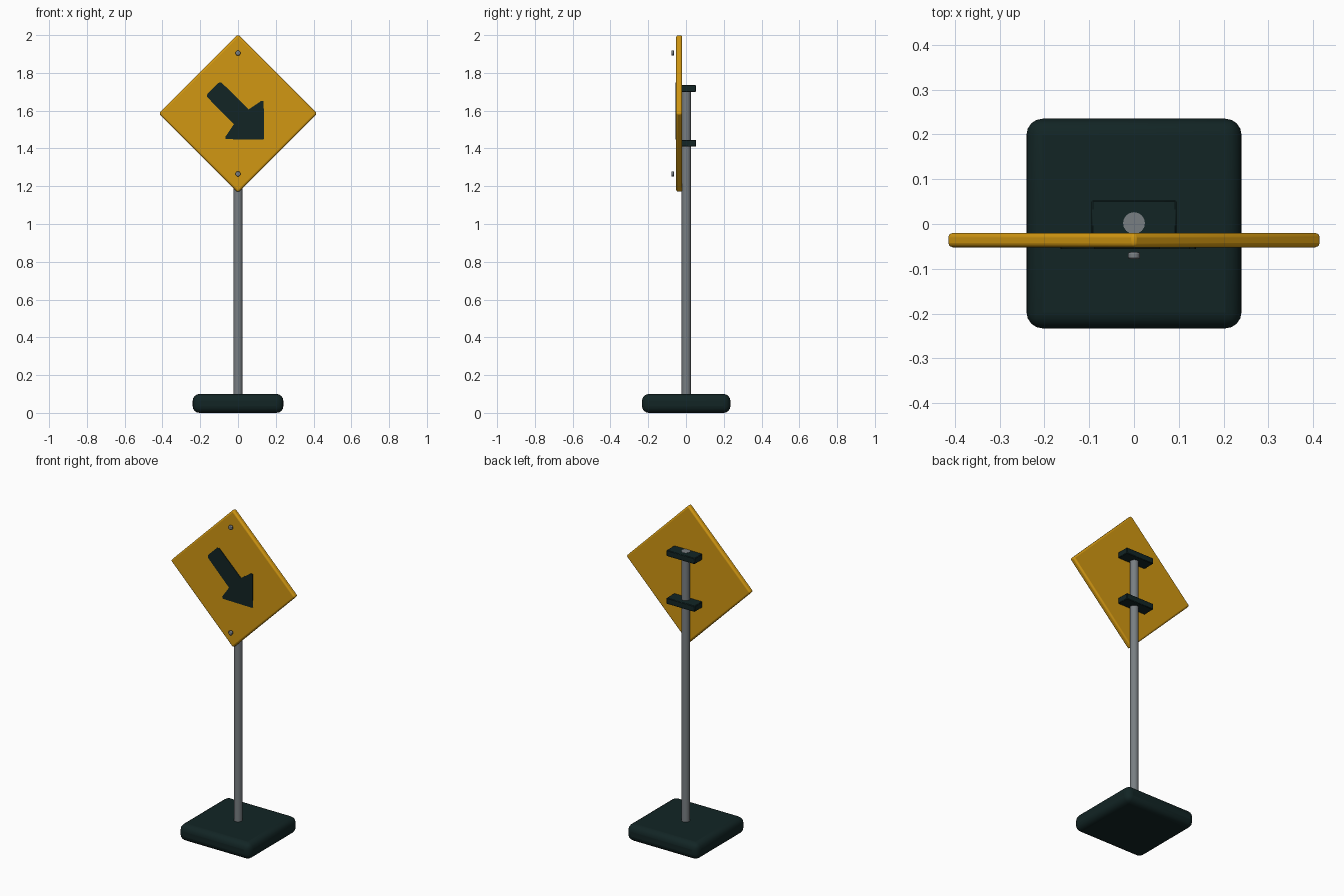
import bpy, bmesh, math
from mathutils import Matrix

if "Cube" in bpy.data.objects:
    bpy.data.objects.remove(bpy.data.objects["Cube"])


def material(name, color):
    m = bpy.data.materials.new(name)
    m.diffuse_color = (*color, 1)
    m.use_nodes = True
    m.node_tree.nodes["Principled BSDF"].inputs["Base Color"].default_value = m.diffuse_color
    return m


yellow = material("warning_yellow", (0.64, 0.31, 0.006))
dark = material("dark_rubber", (0.006, 0.018, 0.018))
steel = material("grey_steel", (0.19, 0.21, 0.225))


def finish(bm, name, mat, bevel=0.0, segments=3):
    bmesh.ops.recalc_face_normals(bm, faces=bm.faces)
    me = bpy.data.meshes.new(name)
    bm.to_mesh(me)
    bm.free()
    ob = bpy.data.objects.new(name, me)
    bpy.context.collection.objects.link(ob)
    me.materials.append(mat)
    if bevel:
        b = ob.modifiers.new("bevel", "BEVEL")
        b.width, b.segments = bevel, segments
        b.limit_method, b.angle_limit = "ANGLE", math.radians(40)
    bpy.ops.object.select_all(action="DESELECT")
    ob.select_set(True)
    bpy.context.view_layer.objects.active = ob
    bpy.ops.object.shade_smooth_by_angle(angle=math.radians(40))
    return ob


def box(name, mat, size, loc, bevel=0.0, segments=3, turn=0.0):
    bm = bmesh.new()
    bmesh.ops.create_cube(bm, size=1, matrix=Matrix.Translation(loc)
                          @ Matrix.Rotation(turn, 4, "Y") @ Matrix.Diagonal((*size, 1)))
    return finish(bm, name, mat, bevel, segments)


def cylinder(name, mat, radius, depth, loc, sides, turn=0.0, bevel=0.0):
    bm = bmesh.new()
    bmesh.ops.create_cone(bm, cap_ends=True, segments=sides, radius1=radius, radius2=radius,
                          depth=depth, matrix=Matrix.Translation(loc) @ Matrix.Rotation(turn, 4, "X"))
    return finish(bm, name, mat, bevel, 2)


CZ = 1.585  # height of the sign centre

# Weighted base and post
box("base", dark, (0.48, 0.468, 0.1), (0, 0.001, 0.05), 0.036, 4)
cylinder("post", steel, 0.0245, 1.646, (0, 0.002, 0.913), 16)

# Diamond sign panel
box("sign_panel", yellow, (0.592, 0.032, 0.592), (0, -0.036, CZ), 0.01, 3, math.radians(45))

# Arrow plate: half profile along its axis, mirrored, pointing down right
half = [(-0.188, 0.042), (-0.178, 0.054), (0.025, 0.056), (0.04, 0.135), (0.05, 0.142)]
outline = half + [(0.192, 0.004)] + [(u, -v) for u, v in [(0.192, 0.004)] + half[::-1]]
s = math.sqrt(0.5)
bm = bmesh.new()
face = bm.faces.new([bm.verts.new(((u + v) * s, -0.0505, CZ + (v - u) * s)) for u, v in outline])
ext = bmesh.ops.extrude_face_region(bm, geom=[face])
bmesh.ops.translate(bm, vec=(0, -0.005, 0),
                    verts=[e for e in ext["geom"] if isinstance(e, bmesh.types.BMVert)])
finish(bm, "arrow", dark)

# Post brackets and face bolts, upper and lower
for tag, bracket_z, bolt_z in (("upper", 1.717, 1.905), ("lower", 1.427, 1.265)):
    box(tag + "_bracket", dark, (0.19, 0.076, 0.036), (0, 0.015, bracket_z), 0.003, 1)
    cylinder(tag + "_bolt", steel, 0.0135, 0.015, (0, -0.0705, bolt_z), 12, math.pi / 2, 0.004)
